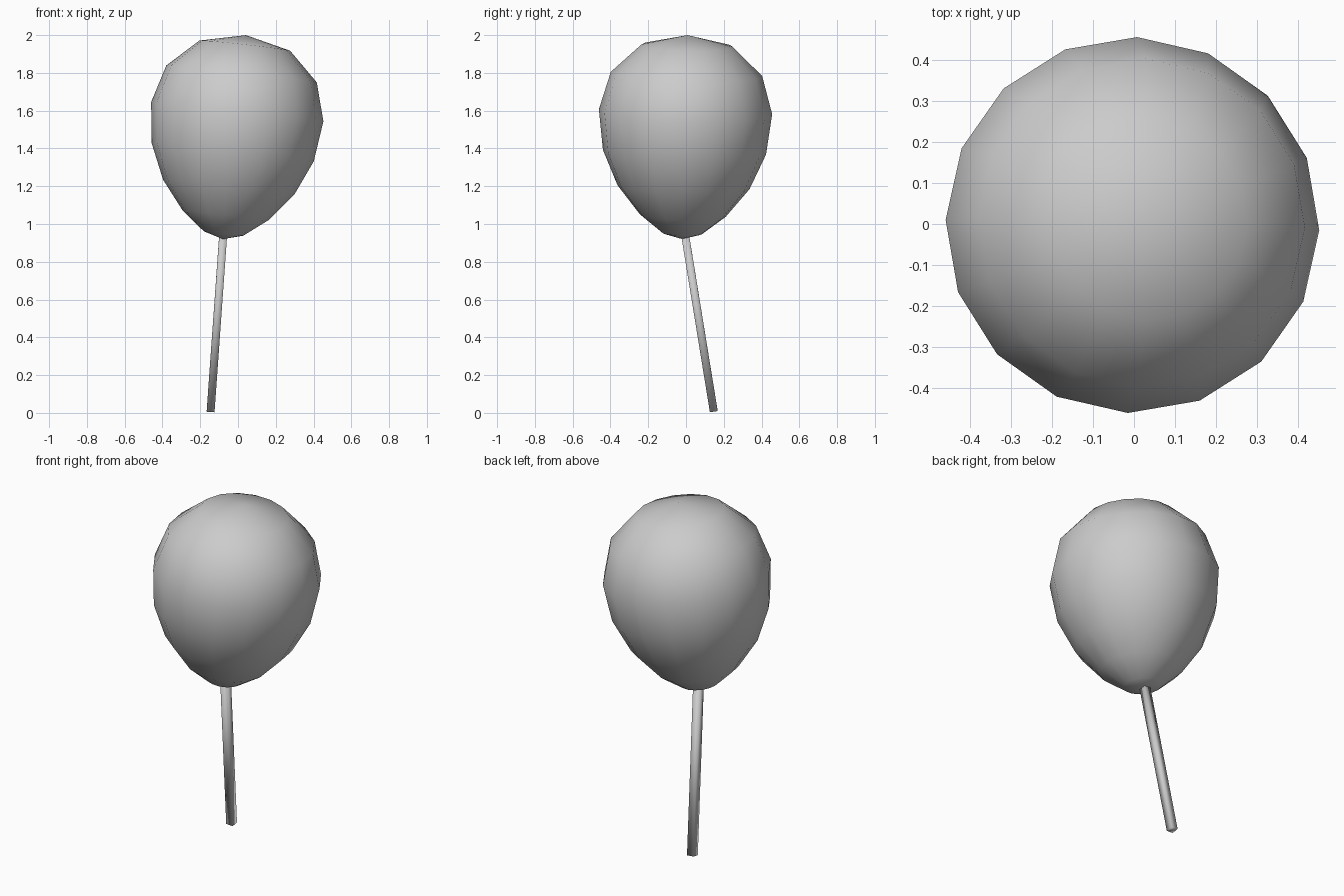
import bpy, bmesh, math
from mathutils import Vector, Matrix

if "Cube" in bpy.data.objects:
    bpy.data.objects.remove(bpy.data.objects["Cube"])


def lathe(name, base, tip, rings, sides, spin):
    """Closed surface of revolution along base->tip; rings = (height, radius)."""
    base, tip = Vector(base), Vector(tip)
    axis = tip - base
    rot = Vector((0, 0, 1)).rotation_difference(axis.normalized()).to_matrix().to_4x4()
    mat = Matrix.Translation(base) @ rot @ Matrix.Rotation(spin, 4, 'Z')
    bm = bmesh.new()
    loops = []
    for h, r in rings:
        if r == 0:
            loops.append([bm.verts.new(mat @ Vector((0, 0, h)))] * sides)
        else:
            loops.append([bm.verts.new(mat @ Vector((
                r * math.cos(2 * math.pi * i / sides),
                r * math.sin(2 * math.pi * i / sides), h))) for i in range(sides)])
    for a, b in zip(loops, loops[1:]):
        for i in range(sides):
            j = (i + 1) % sides
            bm.faces.new(list(dict.fromkeys((a[i], a[j], b[j], b[i]))))
    if rings[0][1]:
        bm.faces.new(loops[0][::-1])
    if rings[-1][1]:
        bm.faces.new(loops[-1])
    bmesh.ops.recalc_face_normals(bm, faces=bm.faces)
    for f in bm.faces:
        f.smooth = True
    mesh = bpy.data.meshes.new(name)
    bm.to_mesh(mesh)
    bm.free()
    obj = bpy.data.objects.new(name, mesh)
    bpy.context.collection.objects.link(obj)
    return obj


# Egg-shaped balloon, slightly tilted
profile = [(0, 0), (0.030, 0.105), (0.126, 0.228), (0.277, 0.350), (0.463, 0.432),
           (0.679, 0.459), (0.880, 0.401), (1.031, 0.242), (1.087, 0)]
lathe("balloon", (-0.08, -0.02, 0.92), (0.042, 0.008, 2.0), profile, 16, math.radians(-1.5))

# Thin square string slanting down from the balloon
foot, top = Vector((-0.145, 0.147, 0.008)), Vector((-0.078, -0.006, 0.95))
r = 0.0295
lathe("string", foot, top, [(0, r), ((top - foot).length, r)], 4, math.radians(45))
